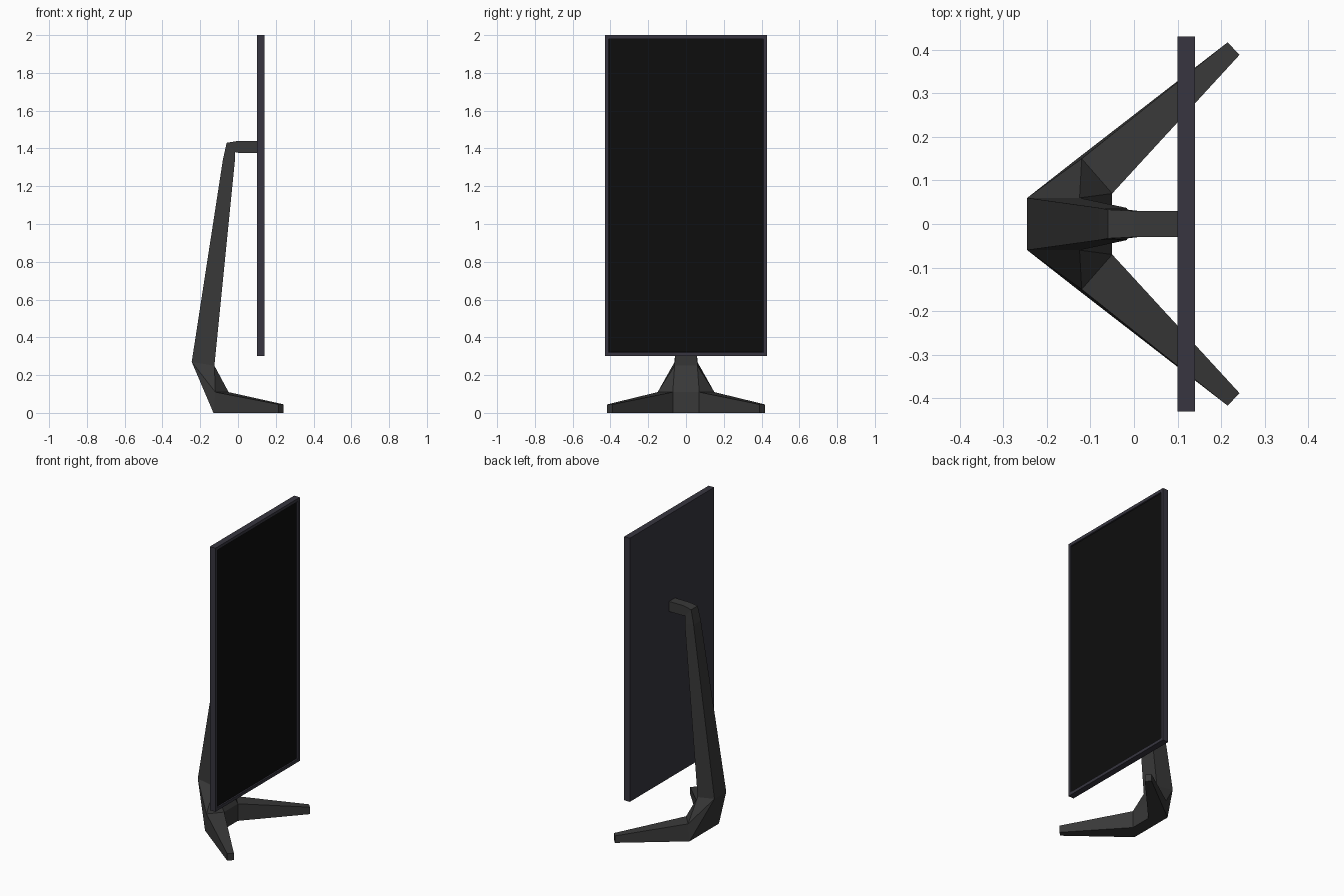
import bpy, bmesh

if "Cube" in bpy.data.objects:
    bpy.data.objects.remove(bpy.data.objects["Cube"])


def material(name, color):
    m = bpy.data.materials.new(name)
    m.diffuse_color = (*color, 1)
    m.use_nodes = True
    m.node_tree.nodes["Principled BSDF"].inputs["Base Color"].default_value = m.diffuse_color
    return m


def make_object(name, verts, faces, mat, recalc=True):
    me = bpy.data.meshes.new(name)
    me.from_pydata(verts, [], faces)
    me.materials.append(mat)
    if recalc:
        bm = bmesh.new()
        bm.from_mesh(me)
        bmesh.ops.recalc_face_normals(bm, faces=bm.faces)
        bm.to_mesh(me)
        bm.free()
    ob = bpy.data.objects.new(name, me)
    bpy.context.collection.objects.link(ob)
    return ob


stand_mat = material("stand_grey", (0.04, 0.04, 0.04))
frame_mat = material("frame_grey", (0.038, 0.036, 0.05))
screen_mat = material("screen_black", (0.004, 0.004, 0.004))

# Panel housing: a thin box with a recess in its +x side
X0, X1, Y, Z0, Z1 = 0.10, 0.14, 0.43, 0.30, 2.0
bm = bmesh.new()
bmesh.ops.create_cube(bm, size=1)
for v in bm.verts:
    v.co = (X1 if v.co.x > 0 else X0,
            Y if v.co.y > 0 else -Y,
            Z1 if v.co.z > 0 else Z0)
front = max(bm.faces, key=lambda f: f.calc_center_median().x)
bmesh.ops.inset_region(bm, faces=[front], thickness=0.028)
bmesh.ops.inset_region(bm, faces=[front], thickness=0.002, depth=-0.008)
screen_corners = [v.co.copy() for v in front.verts]
bmesh.ops.delete(bm, geom=[front], context='FACES_ONLY')
me = bpy.data.meshes.new("panel_frame")
bm.to_mesh(me)
bm.free()
me.materials.append(frame_mat)
bpy.context.collection.objects.link(bpy.data.objects.new("panel_frame", me))

# Screen filling the recess
make_object("screen", screen_corners, [(0, 1, 2, 3)], screen_mat, recalc=False)

# Neck: rectangular sections (back x, z), (inner x, z), back and inner half width
sections = [
    (-0.245, 0.27, -0.125, 0.25, 0.06, 0.06),
    (-0.08, 1.34, -0.017, 1.33, 0.037, 0.037),
    (-0.06, 1.43, -0.015, 1.38, 0.033, 0.033),
    (0.0, 1.44, 0.01, 1.375, 0.03, 0.03),
    (0.10, 1.44, 0.10, 1.375, 0.03, 0.03),
]
verts, faces = [], []
for xa, za, xb, zb, wa, wb in sections:
    verts += [(xa, -wa, za), (xa, wa, za), (xb, wb, zb), (xb, -wb, zb)]
for s in range(len(sections) - 1):
    for k in range(4):
        n = (k + 1) % 4
        faces.append((4 * s + k, 4 * s + n, 4 * s + 4 + n, 4 * s + 4 + k))
make_object("neck", verts, faces, stand_mat)

# Base: one half with its splayed leg, mirrored across y
pts = {
    "A": (-0.245, 0.06, 0.27), "a": (-0.245, 0, 0.27),
    "B": (-0.125, 0.06, 0.25), "b": (-0.125, 0, 0.25),
    "C": (-0.13, 0.15, 0), "c": (-0.13, 0, 0),
    "D": (-0.12, 0.15, 0.11),
    "E": (-0.05, 0.07, 0.11), "e": (-0.05, 0, 0.11),
    "F": (-0.05, 0.07, 0), "f": (-0.05, 0, 0),
    "G": (0.215, 0.417, 0.045), "H": (0.242, 0.388, 0.045),
    "I": (0.215, 0.417, 0), "J": (0.242, 0.388, 0),
}
keys = list(pts)
loops = ["AacC", "ACD", "ADB", "BDE", "BEeb", "EFfe",
         "DGHE", "DCIG", "EHJF", "GIJH", "CFJI", "CcfF"]
base = make_object("base_legs", list(pts.values()),
                   [[keys.index(ch) for ch in l] for l in loops], stand_mat)
mir = base.modifiers.new("Mirror", 'MIRROR')
mir.use_axis = (False, True, False)
